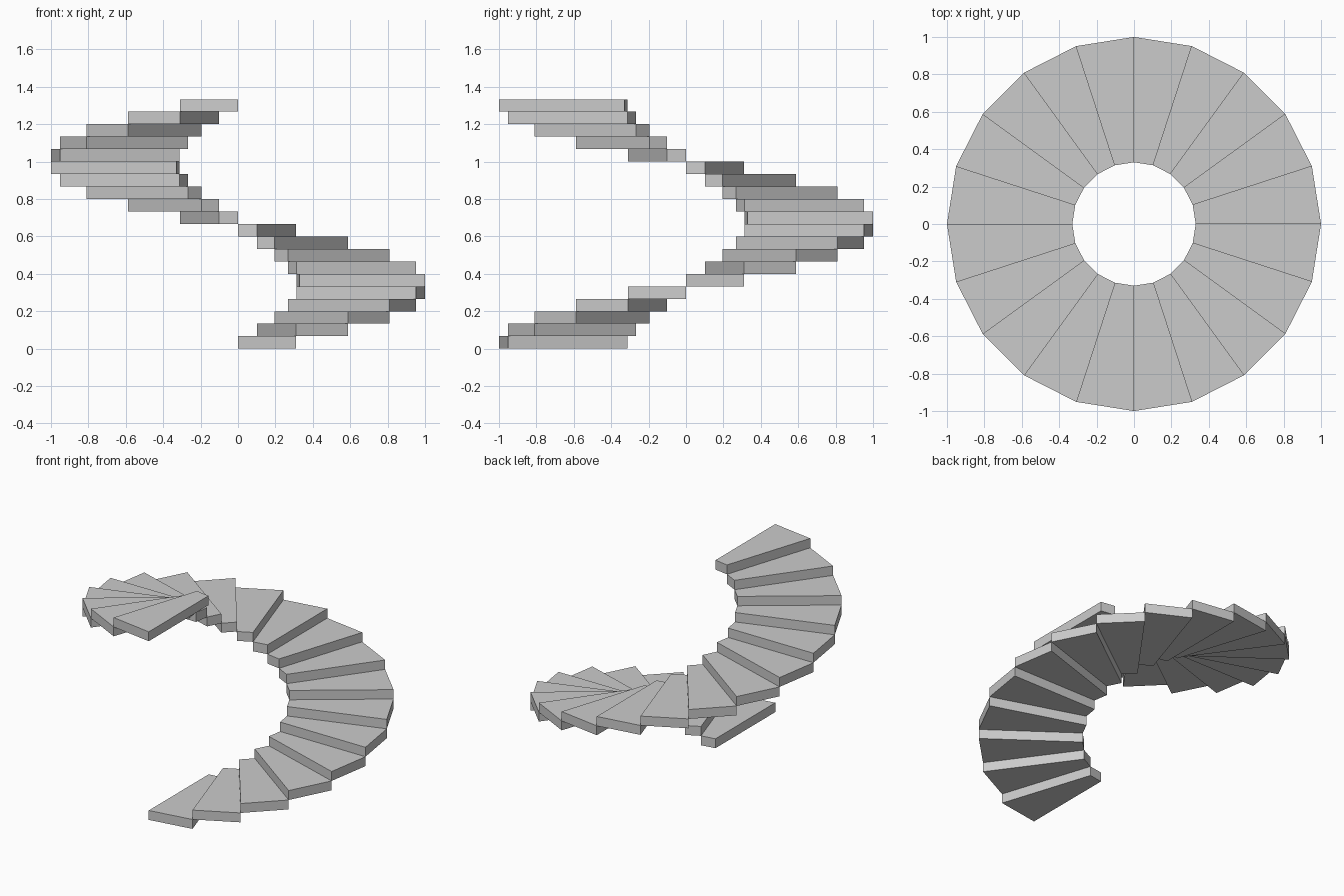
import bpy
from math import cos, sin, radians

if "Cube" in bpy.data.objects:
    bpy.data.objects.remove(bpy.data.objects["Cube"])

STEPS = 20
TURN = 360 / STEPS
RISE = 4 / 3 / STEPS
INNER, OUTER = 0.33, 1.0


def ring_point(radius, degrees, z):
    a = radians(degrees)
    return (radius * cos(a), radius * sin(a), z)


# One wedge-shaped tread, starting at the front (-y)
corners = [(INNER, -90), (OUTER, -90), (OUTER, -90 + TURN), (INNER, -90 + TURN)]
verts = [ring_point(r, a, z) for z in (0, RISE) for r, a in corners]
faces = [(3, 2, 1, 0), (4, 5, 6, 7)]
faces += [(i, (i + 1) % 4, (i + 1) % 4 + 4, i + 4) for i in range(4)]
mesh = bpy.data.meshes.new("stair_tread")
mesh.from_pydata(verts, [], faces)

# Treads climbing counter-clockwise through one full turn
for i in range(STEPS):
    tread = bpy.data.objects.new(f"stair_tread_{i + 1:02d}", mesh)
    tread.location.z = i * RISE
    tread.rotation_euler.z = radians(i * TURN)
    bpy.context.collection.objects.link(tread)
